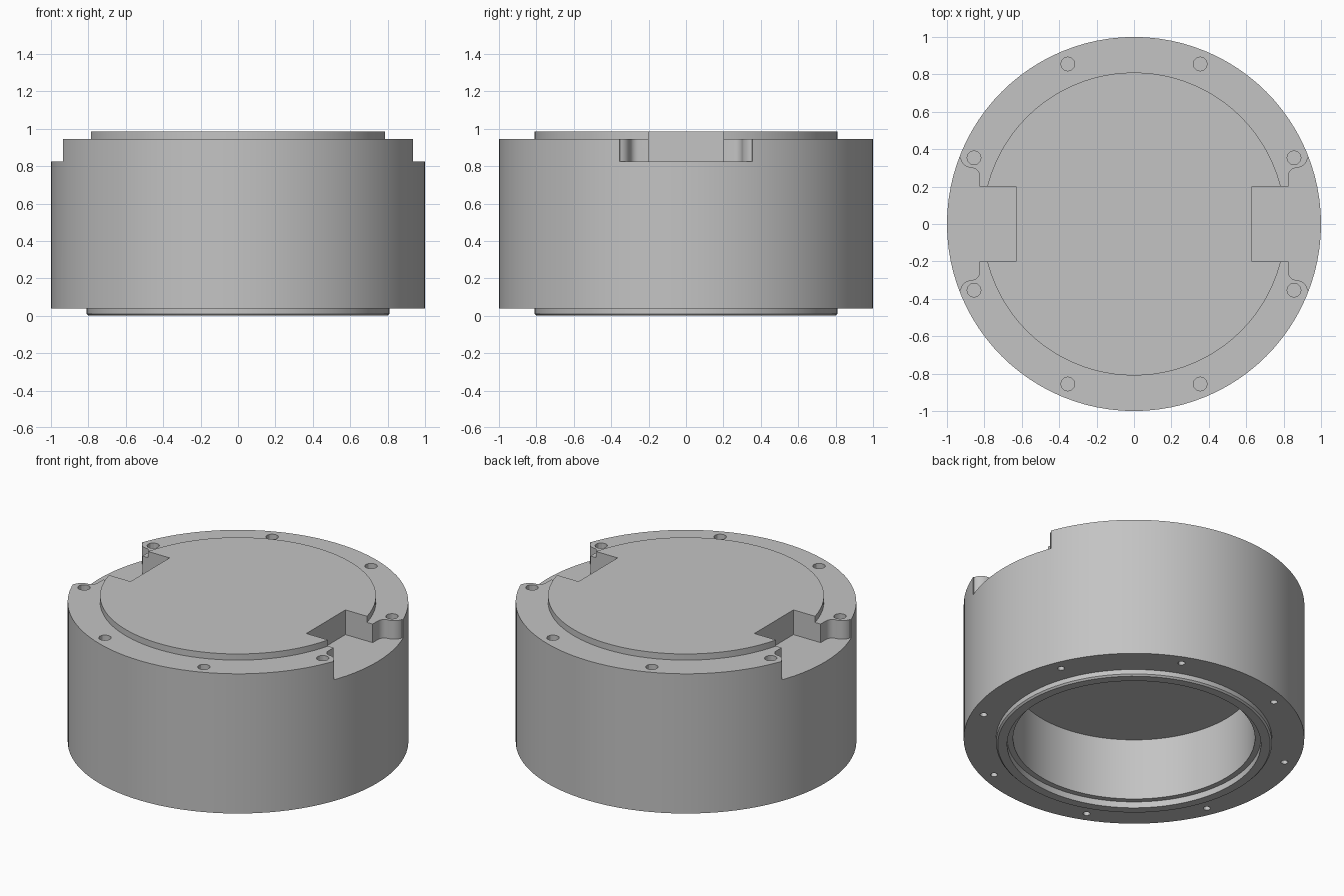
import bpy, bmesh, math
from mathutils import Matrix, Vector

cube = bpy.data.objects.get("Cube")
if cube:
    bpy.data.objects.remove(cube, do_unlink=True)

metal = bpy.data.materials.new("grey metal")
metal.use_nodes = True
grey = (0.55, 0.55, 0.55, 1)
metal.diffuse_color = grey
metal.node_tree.nodes["Principled BSDF"].inputs["Base Color"].default_value = grey


def make_object(name, bm):
    bmesh.ops.recalc_face_normals(bm, faces=bm.faces)
    mesh = bpy.data.meshes.new(name)
    bm.to_mesh(mesh)
    bm.free()
    mesh.materials.append(metal)
    obj = bpy.data.objects.new(name, mesh)
    bpy.context.collection.objects.link(obj)
    return obj


def lathe(name, profile, steps):
    bm = bmesh.new()
    verts = [bm.verts.new((r, 0, z)) for r, z in profile]
    edges = [bm.edges.new(pair) for pair in zip(verts, verts[1:])]
    bmesh.ops.spin(bm, geom=verts + edges, cent=(0, 0, 0), axis=(0, 0, 1),
                   angle=math.tau, steps=steps)
    bmesh.ops.remove_doubles(bm, verts=bm.verts, dist=0.0001)
    return make_object(name, bm)


def cut(target, cutter):
    cutter.hide_render = True
    mod = target.modifiers.new("cut", "BOOLEAN")
    mod.operation = "DIFFERENCE"
    mod.solver = "EXACT"
    mod.object = cutter
    bpy.ops.object.select_all(action="DESELECT")
    target.select_set(True)
    bpy.context.view_layer.objects.active = target
    bpy.ops.object.modifier_apply(modifier=mod.name)
    bpy.data.objects.remove(cutter, do_unlink=True)


def bolt_holes(name, radius, z_low, z_high):
    # Ring of eight round cutters
    bm = bmesh.new()
    for i in range(8):
        a = math.radians(22.5 + 45 * i)
        place = Matrix.Translation((0.926 * math.cos(a), 0.926 * math.sin(a),
                                    (z_low + z_high) / 2))
        bmesh.ops.create_cone(bm, cap_ends=True, segments=12, radius1=radius,
                              radius2=radius, depth=z_high - z_low, matrix=place)
    return make_object(name, bm)


def arc(cx, cy, r, start, end, steps=6):
    angles = [math.radians(start + (end - start) * i / steps) for i in range(steps + 1)]
    return [(cx + r * math.cos(a), cy + r * math.sin(a)) for a in angles]


# Housing: solid top with raised boss, open bore and locating rim underneath
housing = lathe("housing", [
    (0, 0.44), (0.71, 0.44), (0.71, 0.04), (0.745, 0.04), (0.745, 0),
    (0.80, 0), (0.81, 0.01), (0.81, 0.04), (1, 0.04), (1, 0.945),
    (0.81, 0.945), (0.81, 0.985), (0, 0.985)], 96)

# Side notches: narrow slot that flares around the neighbouring bolt holes
half = [(0.63, 0.2), (0.825, 0.2)]
half += arc(0.87, 0.255, 0.045, 180, 90)
half += arc(0.865, 0.365, 0.065, -80, -10)
half += [(1.1, 0.38)]
outline = half + [(x, -y) for x, y in reversed(half)]
bm = bmesh.new()
for side in (1, -1):
    face = bm.faces.new([bm.verts.new((side * x, y, 0.825)) for x, y in outline])
    new = bmesh.ops.extrude_face_region(bm, geom=[face])["geom"]
    bmesh.ops.translate(bm, vec=Vector((0, 0, 0.3)),
                        verts=[v for v in new if isinstance(v, bmesh.types.BMVert)])
cut(housing, make_object("notch_cutter", bm))

# Bolt holes in the top and bottom flanges
cut(housing, bolt_holes("top_hole_cutter", 0.037, 0.75, 1.05))
cut(housing, bolt_holes("bottom_hole_cutter", 0.021, -0.05, 0.2))

housing.select_set(True)
bpy.context.view_layer.objects.active = housing
bpy.ops.object.shade_smooth_by_angle(angle=math.radians(30))
